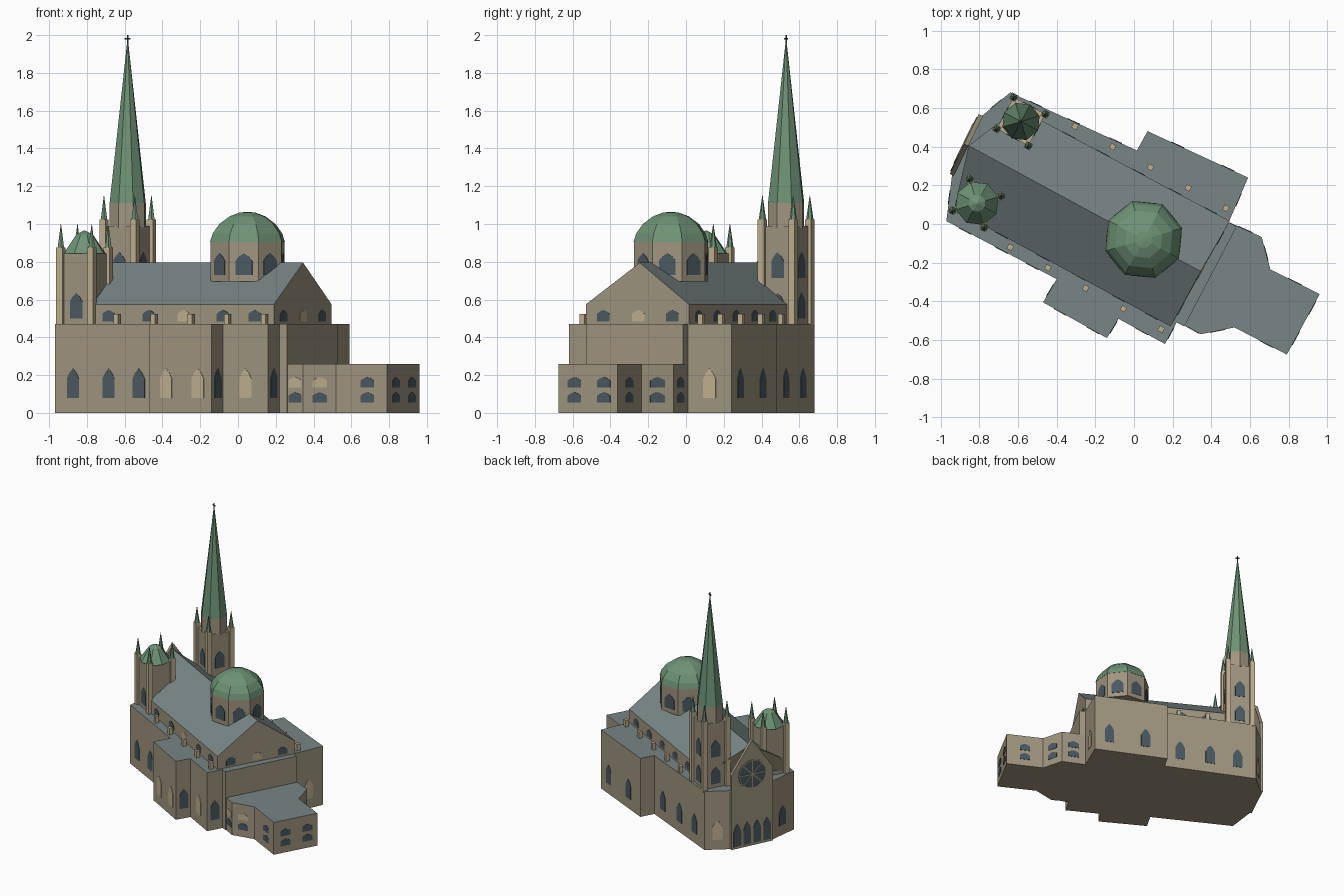
import bpy, bmesh, math
from mathutils import Vector

old = bpy.data.objects.get("Cube")
if old:
    bpy.data.objects.remove(old)


def material(name, rgb):
    m = bpy.data.materials.new(name)
    m.use_nodes = True
    m.diffuse_color = (*rgb, 1)
    m.node_tree.nodes["Principled BSDF"].inputs["Base Color"].default_value = (*rgb, 1)
    return m


STONE = material("brown stone", (0.35, 0.30, 0.215))
TRIM = material("pale stone", (0.52, 0.43, 0.28))
SLATE = material("grey slate", (0.19, 0.235, 0.24))
COPPER = material("green copper", (0.155, 0.29, 0.18))
GLASS = material("dark glass", (0.07, 0.10, 0.12))
IRON = material("dark iron", (0.05, 0.07, 0.06))
TURN = math.radians(-28.3)


def build(name, verts, faces, mats, slots=None):
    """Make an object from points and faces, with outward normals."""
    bm = bmesh.new()
    vs = [bm.verts.new(v) for v in verts]
    for i, f in enumerate(faces):
        face = bm.faces.new([vs[k] for k in f])
        face.material_index = slots[i] if slots else 0
    bmesh.ops.recalc_face_normals(bm, faces=bm.faces)
    me = bpy.data.meshes.new(name)
    bm.to_mesh(me)
    bm.free()
    for m in mats:
        me.materials.append(m)
    ob = bpy.data.objects.new(name, me)
    bpy.context.collection.objects.link(ob)
    return ob


def loft(name, rings, mats, cap=0):
    """Join equal rings of points; the last cap may take another material."""
    n = len(rings[0])
    faces = [tuple(range(n))]
    for r in range(len(rings) - 1):
        faces += [(r * n + i, r * n + (i + 1) % n, (r + 1) * n + (i + 1) % n, (r + 1) * n + i)
                  for i in range(n)]
    faces.append(tuple(range((len(rings) - 1) * n, len(rings) * n)))
    slots = [0] * (len(faces) - 1) + [cap]
    return build(name, [p for r in rings for p in r], faces, mats, slots)


def prism(name, plan, z0, z1, wall=STONE, top=SLATE):
    return loft(name, [[(x, y, z) for x, y in plan] for z in (z0, z1)], [wall, top], 1)


def ngon(c, r, n, rot):
    return [(c[0] + r * math.cos(rot + 2 * math.pi * i / n),
             c[1] + r * math.sin(rot + 2 * math.pi * i / n)) for i in range(n)]


def turned(name, c, n, rot, profile, mat):
    """Faceted body of revolution from (radius, height) pairs."""
    return loft(name, [[(x, y, z) for x, y in ngon(c, r, n, rot)] for r, z in profile], [mat])


def plate(name, p, q, t, shape, depth, mat):
    """Flat shape (along wall, height) standing on the outer side of wall p-q."""
    p, q = Vector((*p, 0)), Vector((*q, 0))
    d = (q - p).normalized()
    out = Vector((d.y, -d.x, 0))
    base = p.lerp(q, t)
    return loft(name, [[base + d * s + Vector((0, 0, z)) + out * o for s, z in shape]
                       for o in (-0.004, depth)], [mat])


def window(name, p, q, t, z0, z1, w, mat=GLASS, spring=0.65):
    zs = z0 + (z1 - z0) * spring
    h = w / 2
    shape = [(-h, z0), (h, z0), (h, zs), (h * .55, zs + (z1 - zs) * .6), (0, z1),
             (-h * .55, zs + (z1 - zs) * .6), (-h, zs)]
    plate(name, p, q, t, shape, 0.003, mat)


# Aisles, transepts and chancel in one walled block
body = [(-.64, .68), (-.785, .56), (-.94, .26), (-.97, .015), (-.40, -.285), (-.47, -.405),
        (-.14, -.59), (-.08, -.49), (.16, -.62), (.22, -.51), (.26, -.53), (.53, -.015),
        (.49, .01), (.59, .24), (.07, .48), (.015, .38)]
prism("aisle_block", body, 0, .47)

# Tall pointed windows: wall number, places along it, pane material
for wall, places, mat in [(0, [.5], TRIM), (2, [.5], GLASS), (3, [.17, .5, .78], GLASS),
                          (4, [.5], GLASS), (5, [.27, .78], TRIM), (6, [.55], GLASS),
                          (7, [.5], TRIM), (8, [.5], GLASS), (12, [.5], TRIM),
                          (13, [.2, .7], GLASS), (15, [.17, .5, .8], GLASS)]:
    p, q = body[wall], body[(wall + 1) % len(body)]
    for t in places:
        window("aisle_window", p, q, t, .08, .235, .072, mat)

# Low annex with two storeys of small windows
annex = [(.22, -.50), (.345, -.57), (.52, -.535), (.79, -.675), (.96, -.363), (.705, -.235),
         (.66, -.067), (.49, .01)]
prism("annex", annex, 0, .26)
for wall, places in enumerate([[.66], [.5], [.61], [.27, .77], [.5], [.5], [.5]]):
    for t in places:
        for z, mat in ((.055, GLASS), (.135, TRIM if wall in (0, 1) else GLASS)):
            window("annex_window", annex[wall], annex[wall + 1], t, z, z + .055, .08, mat)

# Nave clerestory with a pitched roof
SW, SE, NE, NW = (-.93, .075), (.19, -.53), (.495, .015), (-.60, .60)
corners = [SW, SE, NE, NW]
verts = [(*c, .47) for c in corners] + [(*c, .575) for c in corners]
verts += [(-.855, .405, .795), (.345, -.245, .795)]
build("nave", verts, [(0, 1, 2, 3), (0, 1, 5, 4), (2, 3, 7, 6), (1, 2, 6, 9, 5), (3, 0, 4, 8, 7),
                      (4, 5, 9, 8), (6, 7, 8, 9)], [STONE, SLATE], [0, 0, 0, 0, 0, 1, 1])
for p, q, places in [(SW, SE, [.22, .41, .575, .76, .91]), (SE, NE, [.17, .51, .84]),
                     (NE, NW, [.09, .26, .43, .6, .76])]:
    for i, t in enumerate(places):
        pale = (i == 2 and p == SW) or (i == 1 and p == SE)
        window("clerestory_window", p, q, t, .485, .545, .075, TRIM if pale else GLASS)

# Buttress stubs along both aisles
for i in range(5):
    for start in ((-.64, -.12), (-.305, .505)):
        c = (start[0] + .195 * i, start[1] - .106 * i)
        prism("buttress_stub", ngon(c, .02, 4, TURN + math.pi / 4), .47, .523, TRIM, TRIM)

# Crossing drum and dome
dome = (.05, -.08)
drum = ngon(dome, .205, 8, TURN)
prism("dome_drum", drum, .695, .91)
for i in range(8):
    window("drum_window", drum[i], drum[(i + 1) % 8], .5, .73, .845, .09)
turned("dome", dome, 8, TURN, [(.207, .905), (.192, .95), (.155, 1.0), (.1, 1.04), (.045, 1.06),
                               (.01, 1.064)], COPPER)


# Square towers with corner piers and pinnacles
def tower(name, c, top, pier_top, tip, rows):
    plan = ngon(c, .131, 4, TURN + math.pi / 4)
    prism(name, plan, .46, top, STONE, TRIM)
    for i, corner in enumerate(plan):
        prism(name + "_pier", ngon(corner, .026, 4, TURN + math.pi / 4), .46, pier_top, TRIM, TRIM)
        turned(name + "_pinnacle", corner, 6, TURN,
               [(.019, pier_top), (.012, pier_top + .05), (.001, tip)], COPPER)
        for z in rows:
            window(name + "_window", corner, plan[(i + 1) % 4], .5, z, z + .135, .075)


south, north = (-.812, .107), (-.584, .53)
tower("south_tower", south, .845, .875, 1.0, [.5])
turned("south_tower_roof", south, 8, TURN, [(.115, .845), (.045, .945), (.004, .965)], COPPER)
tower("north_tower", north, .99, 1.025, 1.15, [.5, .715])
turned("spire_drum", north, 8, TURN, [(.1, .98), (.1, 1.112)], STONE)
turned("spire", north, 8, TURN, [(.1, 1.11), (.004, 1.955)], COPPER)
turned("cross_post", north, 4, TURN, [(.005, 1.94), (.005, 2.0)], IRON)
arm = Vector((math.cos(TURN), math.sin(TURN))) * .016
tip = Vector(north)
plate("cross_arm", tip - arm, tip + arm, .5,
      [(-.016, 1.978), (.016, 1.978), (.016, 1.986), (-.016, 1.986)], .004, IRON)

# West front: gabled slab, four portals and a spoked round window
B, A = (-.785, .56), (-.935, .25)
plate("west_gable", B, A, .5, [(-.172, 0), (.172, 0), (.172, .6), (0, .845), (-.172, .6)], .02, STONE)
off = Vector((-.9, .436)) * .021
P, Q = Vector(B) + off, Vector(A) + off
for t in (.14, .38, .62, .86):
    window("portal", P, Q, t, .02, .2, .062)
RZ, RR = .575, .115


def ring_point(a, r):
    return (r * math.cos(a), RZ + r * math.sin(a))


steps = [2 * math.pi * i / 16 for i in range(16)]
plate("rose_glass", P, Q, .5, [ring_point(a, RR) for a in steps], .003, GLASS)
for a in steps[::2]:
    w = .004
    side = (-math.sin(a) * w, math.cos(a) * w)
    x, z = ring_point(a, RR)
    plate("rose_spoke", P, Q, .5, [(side[0], RZ + side[1]), (-side[0], RZ - side[1]),
                                   (x - side[0], z - side[1]), (x + side[0], z + side[1])], .006, STONE)
for a, b in zip(steps, steps[1:] + steps[:1]):
    plate("rose_rim", P, Q, .5, [ring_point(a, RR), ring_point(b, RR),
                                 ring_point(b, RR - .008), ring_point(a, RR - .008)], .006, STONE)
